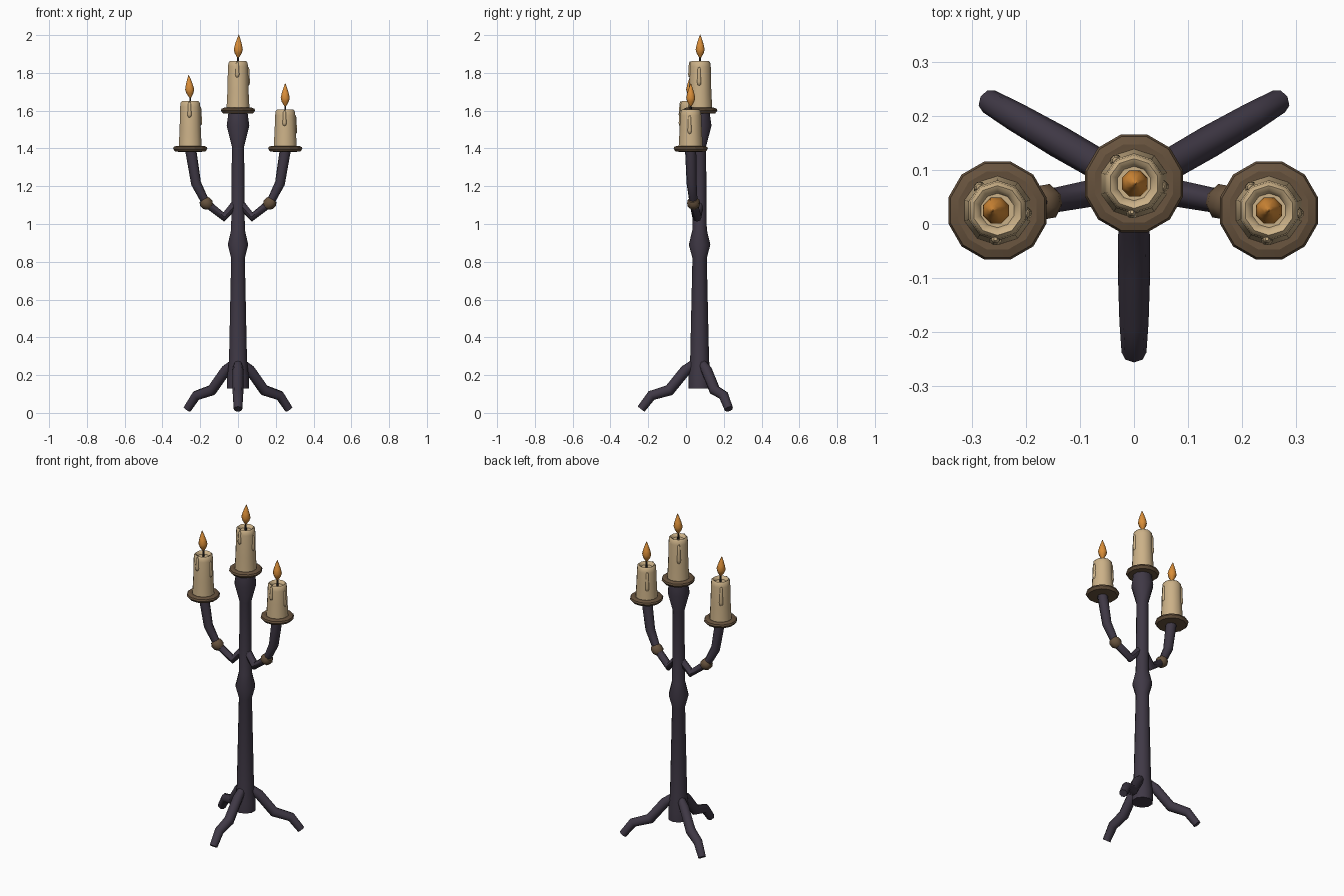
import bpy, bmesh
from math import sin, cos, pi, radians
from mathutils import Vector, Matrix

cube = bpy.data.objects.get("Cube")
if cube:
    bpy.data.objects.remove(cube, do_unlink=True)


def material(name, rgb):
    m = bpy.data.materials.new(name)
    m.use_nodes = True
    m.diffuse_color = (*rgb, 1)
    m.node_tree.nodes["Principled BSDF"].inputs["Base Color"].default_value = (*rgb, 1)
    return m


IRON = material("dark iron", (0.05, 0.04, 0.06))
BRONZE = material("aged bronze", (0.135, 0.085, 0.047))
WAX = material("tan wax", (0.60, 0.44, 0.245))
FLAME = material("orange flame", (0.70, 0.27, 0.04))
WICK = material("black wick", (0.03, 0.025, 0.025))


def skin(name, rings, mat, smooth):
    """Join equal rings of points into a capped tube."""
    bm = bmesh.new()
    loops = [[bm.verts.new(p) for p in ring] for ring in rings]
    n = len(loops[0])
    for a, b in zip(loops, loops[1:]):
        for i in range(n):
            j = (i + 1) % n
            bm.faces.new((a[i], a[j], b[j], b[i]))
    bm.faces.new(loops[0][::-1])
    bm.faces.new(loops[-1])
    bmesh.ops.recalc_face_normals(bm, faces=bm.faces)
    mesh = bpy.data.meshes.new(name)
    bm.to_mesh(mesh)
    bm.free()
    mesh.materials.append(mat)
    ob = bpy.data.objects.new(name, mesh)
    bpy.context.collection.objects.link(ob)
    if smooth:
        bpy.ops.object.select_all(action="DESELECT")
        ob.select_set(True)
        bpy.context.view_layer.objects.active = ob
        bpy.ops.object.shade_smooth_by_angle(angle=radians(smooth))
    return ob


def lathe(name, profile, sides, mat, at, turn=Matrix(), smooth=50):
    """Spin (radius, height) pairs about an axis through a point."""
    rings = [[Vector(at) + turn @ Vector((r * cos(2 * pi * (i + 0.5) / sides),
                                          r * sin(2 * pi * (i + 0.5) / sides), z))
              for i in range(sides)] for r, z in profile]
    return skin(name, rings, mat, smooth)


def tube(name, points, radii, sides, mat):
    """Sweep a mitred section along a path lying in a vertical plane."""
    pts = [Vector(p) for p in points]
    flat = pts[-1] - pts[0]
    side = Vector((-flat.y, flat.x, 0)).normalized()
    rings = []
    for i, (p, r) in enumerate(zip(pts, radii)):
        before = (p - pts[max(i - 1, 0)]).normalized()
        after = (pts[min(i + 1, len(pts) - 1)] - p).normalized()
        up = (before + after).normalized().cross(side)
        rings.append([p + r * (side * cos(2 * pi * k / sides) + up * sin(2 * pi * k / sides))
                      for k in range(sides)])
    return skin(name, rings, mat, 50)


AXIS = Vector((0, 0.072, 0))

# Central column with its two swellings
lathe("column", [(0.06, 0.13), (0.06, 0.19), (0.05, 0.28), (0.038, 0.82), (0.057, 0.89),
                 (0.038, 0.97), (0.034, 1.41), (0.063, 1.52), (0.053, 1.59)], 10, IRON, AXIS)

# Three bent legs
for name, angle in (("front_leg", -90), ("back_left_leg", 30), ("back_right_leg", 150)):
    out = Vector((cos(radians(angle)), sin(radians(angle)), 0))
    path = [AXIS + out * d + Vector((0, 0, z))
            for d, z in ((0.025, 0.265), (0.075, 0.225), (0.16, 0.12), (0.255, 0.092), (0.31, 0.02))]
    tube(name, path, (0.022, 0.029, 0.03, 0.027, 0.023), 8, IRON)


def candle(name, x, y, plate_z, rim, lean):
    """Drip plate, wax body with runs, wick and flame."""
    at = Vector((x, y, 0))
    lathe(name + "_plate", [(0.06, plate_z - 0.016), (0.083, plate_z - 0.014),
                            (0.094, plate_z), (0.09, plate_z + 0.01), (0.075, plate_z + 0.016),
                            (0.05, plate_z + 0.013)], 12, BRONZE, at, smooth=25)
    base = plate_z + 0.01
    lathe(name + "_wax", [(0.064, base), (0.059, base + 0.09), (0.056, rim - 0.03),
                          (0.053, rim - 0.008), (0.046, rim), (0.038, rim - 0.004),
                          (0.032, rim - 0.018)], 10, WAX, at)
    # Runs of melted wax down the side
    for i, (angle, top, length) in enumerate(((-94, 0.002, 0.085), (-6, 0.03, 0.1), (128, 0.025, 0.12))):
        a = radians(angle)
        spot = at + Vector((0.053 * cos(a), 0.053 * sin(a), rim - top))
        lathe(f"{name}_drip_{i + 1}", [(0.003, 0), (0.008, -0.012), (0.009, -length * 0.5),
                                       (0.012, -length * 0.8), (0.009, -length * 0.94),
                                       (0.002, -length)], 8, WAX, spot, smooth=60)
    lathe(name + "_wick", [(0.006, rim - 0.02), (0.005, rim + 0.04)], 6, WICK, at)
    tilt = Matrix.Rotation(radians(lean), 3, "Y")
    lathe(name + "_flame", [(0.006, 0), (0.02, 0.022), (0.026, 0.042), (0.02, 0.068),
                            (0.009, 0.1), (0.001, 0.12)], 8, FLAME,
          at + Vector((0, 0, rim + 0.02)), tilt)


candle("centre_candle", 0, 0.075, 1.6, 1.862, 2)
candle("right_candle", -0.253, 0.025, 1.398, 1.65, -4)
candle("left_candle", 0.25, 0.025, 1.398, 1.605, 0)

# Mirrored side arms, each with a bronze knuckle
for name, s in (("left", 1), ("right", -1)):
    def spot(d, z):
        return Vector((s * d, AXIS.y - 0.19 * d, z))
    tube(name + "_arm", [spot(d, z) for d, z in ((0.015, 1.105), (0.075, 1.037), (0.17, 1.112),
                                                 (0.222, 1.215), (0.25, 1.39))],
         (0.022, 0.025, 0.022, 0.027, 0.03), 8, IRON)
    along = Vector((s * 0.75, -0.14, 0.72)).normalized().to_track_quat("Z", "Y").to_matrix()
    lathe(name + "_knuckle", [(0.022, -0.028), (0.034, -0.012), (0.034, 0.012), (0.022, 0.028)],
          8, BRONZE, spot(0.168, 1.11), along)
